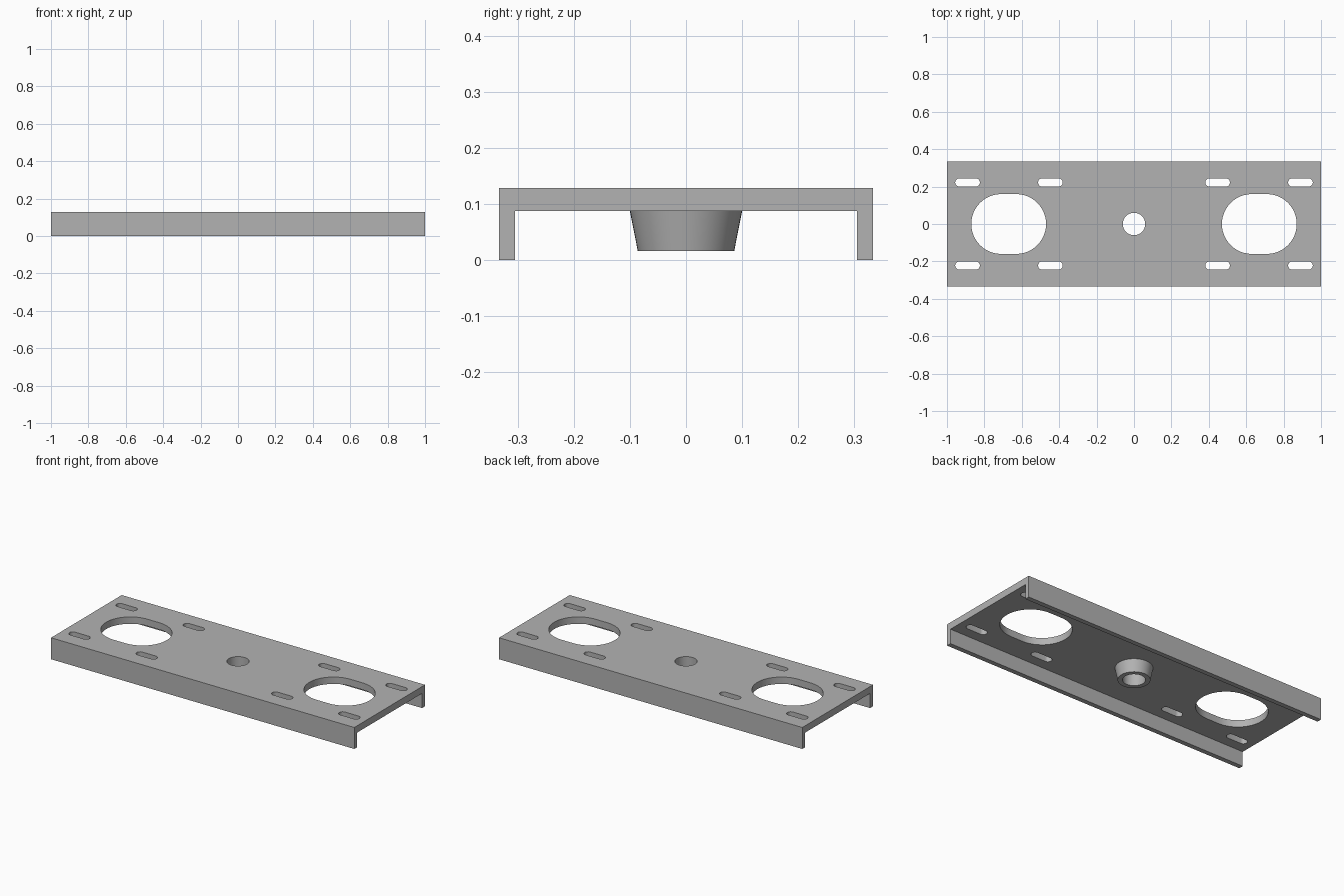
import bpy, bmesh, math

cube = bpy.data.objects.get("Cube")
if cube:
    bpy.data.objects.remove(cube, do_unlink=True)

LENGTH, HALF_W, TOP = 2.0, 0.333, 0.128
UNDER = 0.087        # underside of the web
WALL = 0.028         # flange thickness
HOLE_R = 0.06

metal = bpy.data.materials.new("grey metal")
metal.use_nodes = True
grey = (0.45, 0.45, 0.45, 1)
metal.diffuse_color = grey
metal.node_tree.nodes["Principled BSDF"].inputs["Base Color"].default_value = grey


def make_object(name, bm):
    bmesh.ops.recalc_face_normals(bm, faces=bm.faces[:])
    mesh = bpy.data.meshes.new(name)
    bm.to_mesh(mesh)
    bm.free()
    mesh.materials.append(metal)
    obj = bpy.data.objects.new(name, mesh)
    bpy.context.collection.objects.link(obj)
    return obj


def extrude_outline(bm, points, offset):
    face = bm.faces.new([bm.verts.new(p) for p in points])
    new = bmesh.ops.extrude_face_region(bm, geom=[face])["geom"]
    verts = [v for v in new if isinstance(v, bmesh.types.BMVert)]
    bmesh.ops.translate(bm, verts=verts, vec=offset)


def slot(bm, cx, cy, half_length, radius, steps=24):
    """Vertical prism with round ends, long in x."""
    straight = half_length - radius
    points = []
    for side in (1, -1):
        for i in range(steps + 1 if straight > 0 else steps):
            a = math.pi * i / steps - side * math.pi / 2
            points.append((cx + side * straight + radius * math.cos(a),
                           cy + radius * math.sin(a), UNDER - 0.03))
    extrude_outline(bm, points, (0, 0, 0.1))


def smooth(obj):
    bpy.ops.object.select_all(action='DESELECT')
    obj.select_set(True)
    bpy.context.view_layer.objects.active = obj
    bpy.ops.object.shade_smooth_by_angle(angle=math.radians(30))


# Channel: web with a flange along each long edge
bm = bmesh.new()
inner = HALF_W - WALL
profile = [(-HALF_W, 0), (-inner, 0), (-inner, UNDER), (inner, UNDER),
           (inner, 0), (HALF_W, 0), (HALF_W, TOP), (-HALF_W, TOP)]
extrude_outline(bm, [(-LENGTH / 2, y, z) for y, z in profile], (LENGTH, 0, 0))
channel = make_object("channel", bm)

# Cutter: two large slots, eight small slots and the centre hole
bm = bmesh.new()
slot(bm, 0, 0, HOLE_R, HOLE_R)
for sx in (-1, 1):
    slot(bm, sx * 0.67, 0, 0.2, 0.16)
    for sy in (-1, 1):
        for x in (0.447, 0.89):
            slot(bm, sx * x, sy * 0.222, 0.066, 0.022, 12)
cutter = make_object("slot_cutter", bm)
cutter.hide_render = True

cut = channel.modifiers.new("slots", 'BOOLEAN')
cut.operation = 'DIFFERENCE'
cut.solver = 'EXACT'
cut.object = cutter
bpy.context.view_layer.objects.active = channel
bpy.ops.object.modifier_apply(modifier=cut.name)
bpy.data.objects.remove(cutter, do_unlink=True)
smooth(channel)

# Boss: tapered sleeve under the centre hole
bm = bmesh.new()
ring = [(0.1, UNDER), (0.086, 0.016), (HOLE_R, 0.016), (HOLE_R, UNDER)]
verts = [bm.verts.new((r, 0, z)) for r, z in ring]
edges = [bm.edges.new((verts[i], verts[(i + 1) % 4])) for i in range(4)]
bmesh.ops.spin(bm, geom=verts + edges, cent=(0, 0, 0), axis=(0, 0, 1),
               angle=2 * math.pi, steps=48, use_merge=True)
bmesh.ops.remove_doubles(bm, verts=bm.verts[:], dist=0.0001)
smooth(make_object("centre_boss", bm))
